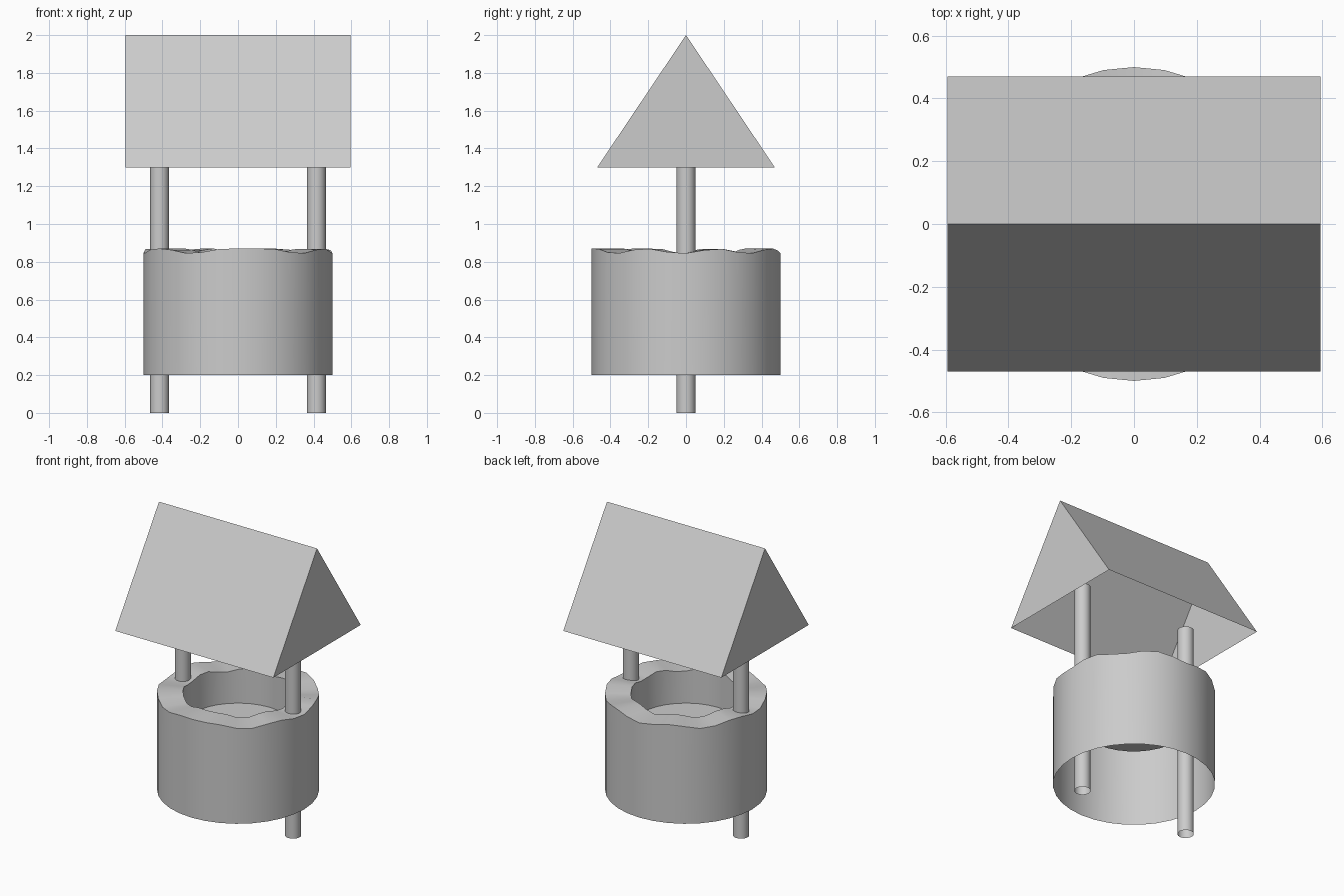
import bpy, bmesh, math

if "Cube" in bpy.data.objects:
    bpy.data.objects.remove(bpy.data.objects["Cube"])


def finish(name, bm, smooth=True):
    me = bpy.data.meshes.new(name)
    bm.to_mesh(me)
    bm.free()
    ob = bpy.data.objects.new(name, me)
    bpy.context.collection.objects.link(ob)
    if smooth:
        bpy.ops.object.select_all(action='DESELECT')
        ob.select_set(True)
        bpy.context.view_layer.objects.active = ob
        bpy.ops.object.shade_smooth_by_angle(angle=math.radians(35))
    return ob


SIDES = 32
DIPS = [-120, -49, -3, 41, 90, 138, 186]  # worn hollows around the rim, degrees


def rim_height(deg):
    gap = min(abs((deg - d + 180) % 360 - 180) for d in DIPS)
    dip = 0.5 + 0.5 * math.cos(math.pi * min(gap / 23, 1))
    return 0.87 - 0.026 * dip


# Well wall: outer skin, uneven rim and inner shaft, open underneath
bm = bmesh.new()
profile = [(0.5, 0.2), (0.5, None), (0.34, None), (0.34, 0.63)]
rings = []
for r, z in profile:
    ring = []
    for i in range(SIDES):
        deg = 360 * i / SIDES
        a = math.radians(deg)
        height = rim_height(deg) if z is None else z
        ring.append(bm.verts.new((r * math.cos(a), r * math.sin(a), height)))
    rings.append(ring)
for low, high in zip(rings, rings[1:]):
    for i in range(SIDES):
        j = (i + 1) % SIDES
        bm.faces.new((low[i], low[j], high[j], high[i]))
finish("well_wall", bm)

# Water surface closing the shaft
bm = bmesh.new()
bm.faces.new([bm.verts.new((0.34 * math.cos(2 * math.pi * i / SIDES),
                            0.34 * math.sin(2 * math.pi * i / SIDES), 0.63))
              for i in range(SIDES)])
finish("water", bm, smooth=False)

# Round posts, open tubes reaching up into the roof
POST_TOP = 1.45
for side, x in (("left", -0.415), ("right", 0.415)):
    bm = bmesh.new()
    bmesh.ops.create_cone(bm, cap_ends=False, segments=32,
                          radius1=0.05, radius2=0.05, depth=POST_TOP)
    bmesh.ops.translate(bm, verts=bm.verts, vec=(x, 0, POST_TOP / 2))
    finish(side + "_post", bm)

# Gabled roof, hollow underneath
bm = bmesh.new()
ends = [[bm.verts.new((x, y, z)) for y, z in ((-0.47, 1.3), (0.47, 1.3), (0, 2))]
        for x in (-0.595, 0.595)]
(a, b, c), (d, e, f) = ends
for face in ((a, c, b), (d, e, f), (a, d, f, c), (e, b, c, f)):
    bm.faces.new(face)
finish("roof", bm, smooth=False)
